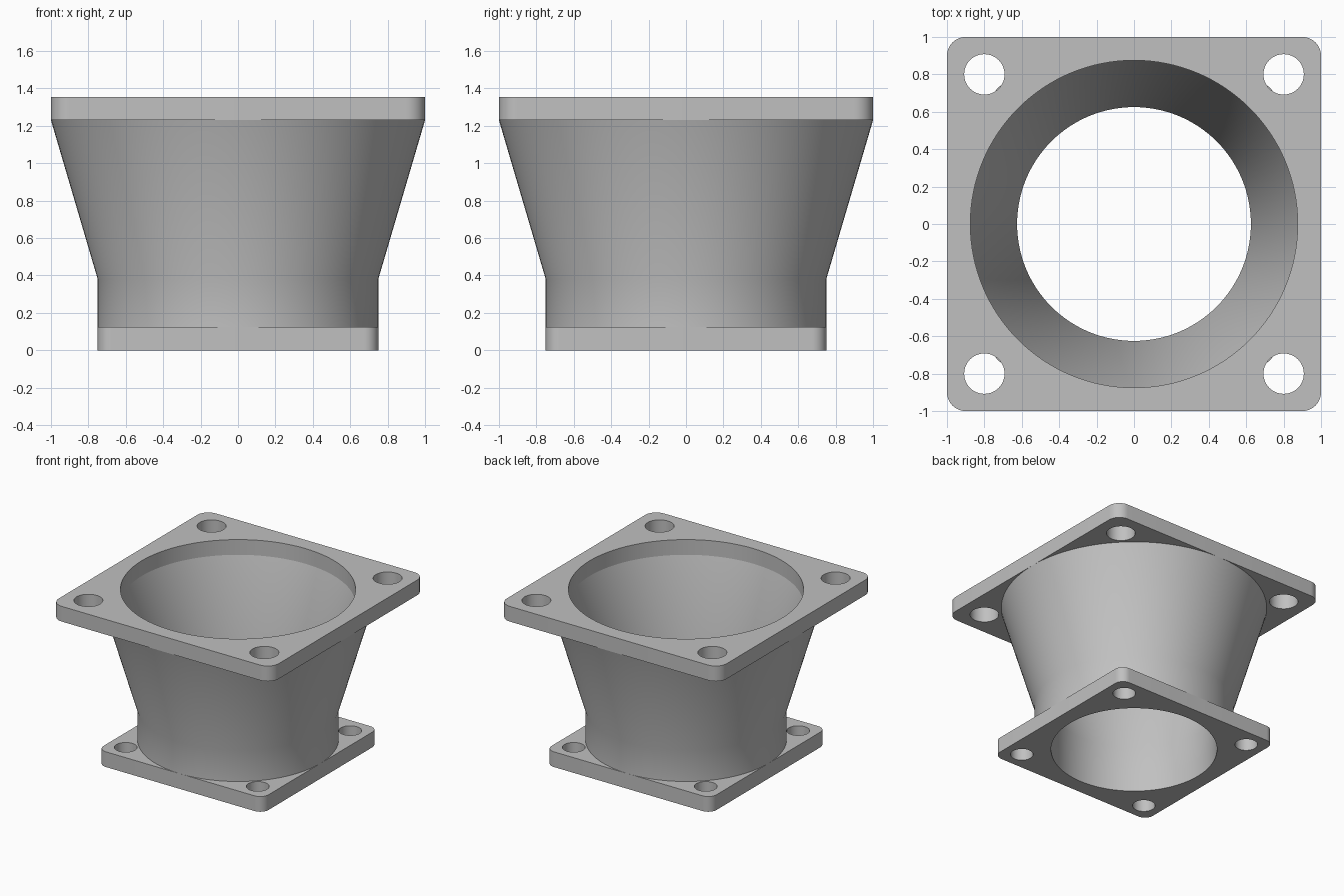
import bpy
import bmesh
from math import cos, sin, pi, radians

if "Cube" in bpy.data.objects:
    bpy.data.objects.remove(bpy.data.objects["Cube"], do_unlink=True)

SEGMENTS = 128
FLANGE = 0.125          # flange thickness, also the wall thickness
HEIGHT = 1.355

grey = bpy.data.materials.new("plain grey")
grey.use_nodes = True
colour = (0.53, 0.53, 0.53, 1)
grey.diffuse_color = colour
grey.node_tree.nodes["Principled BSDF"].inputs["Base Color"].default_value = colour


def finish(bm, name):
    """Turn a bmesh into a smooth-shaded grey object."""
    bmesh.ops.recalc_face_normals(bm, faces=bm.faces)
    mesh = bpy.data.meshes.new(name)
    bm.to_mesh(mesh)
    bm.free()
    mesh.materials.append(grey)
    obj = bpy.data.objects.new(name, mesh)
    bpy.context.collection.objects.link(obj)
    bpy.ops.object.select_all(action="DESELECT")
    obj.select_set(True)
    bpy.context.view_layer.objects.active = obj
    bpy.ops.object.shade_smooth_by_angle(angle=radians(30))
    return obj


def circle(x, y, r, n):
    return [(x + r * cos(2 * pi * i / n), y + r * sin(2 * pi * i / n)) for i in range(n)]


def rounded_square(half, r, steps=10):
    points = []
    for quarter, (sx, sy) in enumerate([(1, 1), (-1, 1), (-1, -1), (1, -1)]):
        for i in range(steps + 1):
            a = (quarter + i / steps) * pi / 2
            points.append((sx * (half - r) + r * cos(a), sy * (half - r) + r * sin(a)))
    return points


def flange(name, z, half, corner, bore, hole_at, hole_r):
    """Square plate with a central bore and four bolt holes."""
    loops = [rounded_square(half, corner), circle(0, 0, bore, SEGMENTS)]
    loops += [circle(sx * hole_at, sy * hole_at, hole_r, 48)
              for sx in (-1, 1) for sy in (-1, 1)]
    bm = bmesh.new()
    for loop in loops:
        verts = [bm.verts.new((x, y, z)) for x, y in loop]
        for i, v in enumerate(verts):
            bm.edges.new((verts[i - 1], v))
    bmesh.ops.triangle_fill(bm, use_beauty=True, edges=bm.edges[:], normal=(0, 0, 1))
    top = bmesh.ops.extrude_face_region(bm, geom=bm.faces[:], use_keep_orig=True)["geom"]
    bmesh.ops.translate(bm, vec=(0, 0, FLANGE),
                        verts=[g for g in top if isinstance(g, bmesh.types.BMVert)])
    return finish(bm, name)


def funnel(name, profile):
    """Hollow wall turned from a closed (radius, height) profile."""
    bm = bmesh.new()
    rings = [[bm.verts.new((x, y, z)) for x, y in circle(0, 0, r, SEGMENTS)]
             for r, z in profile]
    for k, ring in enumerate(rings):
        below = rings[k - 1]
        for i in range(SEGMENTS):
            bm.faces.new((below[i - 1], below[i], ring[i], ring[i - 1]))
    return finish(bm, name)


# Mounting plates
flange("bottom_flange", 0, 0.75, 0.075, 0.625, 0.6, 0.085)
flange("top_flange", HEIGHT - FLANGE, 1.0, 0.1, 0.875, 0.8, 0.108)

# Straight neck widening into a cone
low, neck, high = FLANGE, 0.38, HEIGHT - FLANGE
funnel("funnel_body", [(0.75, low), (0.75, neck), (1.0, high),
                       (0.875, high), (0.625, neck), (0.625, low)])
